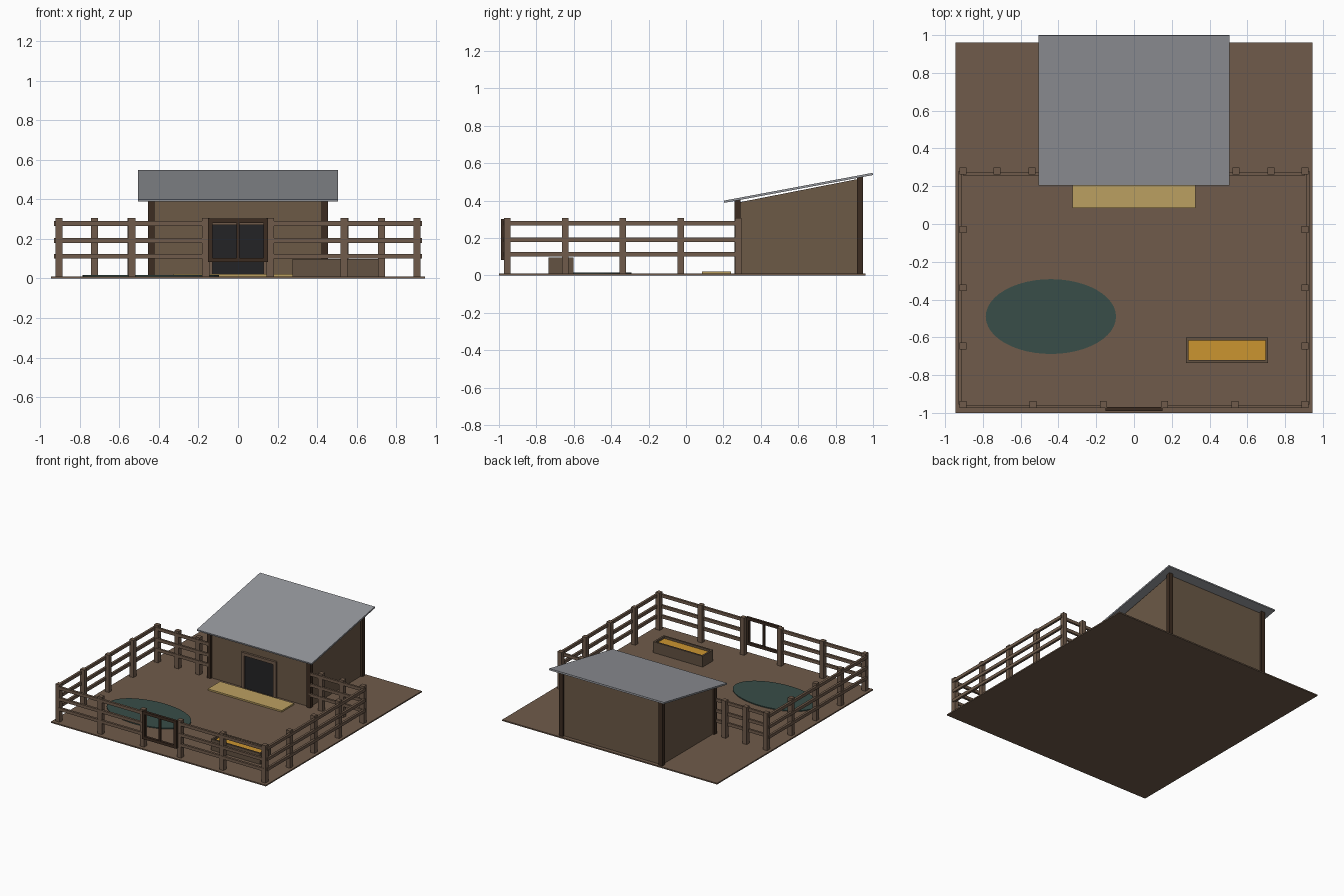
import bpy, bmesh, math

cube = bpy.data.objects.get("Cube")
if cube:
    bpy.data.objects.remove(cube, do_unlink=True)


def material(name, r, g, b):
    m = bpy.data.materials.new(name)
    m.use_nodes = True
    m.diffuse_color = (r, g, b, 1)
    bsdf = next(n for n in m.node_tree.nodes if n.type == 'BSDF_PRINCIPLED')
    bsdf.inputs["Base Color"].default_value = (r, g, b, 1)
    return m


EARTH = material("earth brown", .16, .105, .07)
FENCE = material("fence wood", .16, .105, .07)
WALL = material("wall wood", .15, .10, .062)
TRIM = material("dark timber", .045, .025, .015)
ROOF = material("roof grey", .30, .31, .335)
DARK = material("doorway black", .017, .017, .019)
STRAW = material("straw yellow", .50, .35, .12)
FEED = material("feed orange", .60, .30, .03)
WATER = material("pond green", .04, .075, .065)
TROUGH = material("trough wood", .125, .085, .055)


def finish(name, bm, mat):
    bmesh.ops.recalc_face_normals(bm, faces=bm.faces)
    mesh = bpy.data.meshes.new(name)
    bm.to_mesh(mesh)
    bm.free()
    mesh.materials.append(mat)
    ob = bpy.data.objects.new(name, mesh)
    bpy.context.collection.objects.link(ob)
    return ob


def prism(name, outline, x0, x1, mat):
    """Extrude a (y, z) outline along x."""
    bm = bmesh.new()
    face = bm.faces.new([bm.verts.new((x0, y, z)) for y, z in outline])
    ext = bmesh.ops.extrude_face_region(bm, geom=[face])
    moved = [v for v in ext["geom"] if isinstance(v, bmesh.types.BMVert)]
    bmesh.ops.translate(bm, verts=moved, vec=(x1 - x0, 0, 0))
    return finish(name, bm, mat)


def box(name, x, y, z, mat):
    """Box from (min, max) pairs."""
    return prism(name, [(y[0], z[0]), (y[1], z[0]), (y[1], z[1]), (y[0], z[1])],
                 x[0], x[1], mat)


def around(c, half):
    return (c - half, c + half)


# Ground slab
GROUND = .01
box("ground", (-.945, .945), (-1, .96), (0, GROUND), EARTH)

# Fence posts and rails
SIDE, FRONT, BACK = .905, -.955, .28
RAILS = (.112, .192, .278)


def post(name, x, y):
    box(name, around(x, .018), around(y, .018), (GROUND, .306), FENCE)


def rails(name, x, y):
    for z in RAILS:
        box(name, x, y, around(z, .012), FENCE)


for s, side in ((-1, "right"), (1, "left")):
    for i in range(5):
        post(side + "_fence_post", s * SIDE, FRONT + i * (BACK - FRONT) / 4)
    for x in (.163, .535):
        post(side + "_front_post", s * x, FRONT)
    for x in (.54, .725):
        post(side + "_back_post", s * x, BACK)
    rails(side + "_side_rail", sorted((s * .912, s * .93)), (FRONT, BACK))
    rails(side + "_front_rail", sorted((s * .163, s * SIDE)), (-.975, -.957))
    rails(side + "_back_rail", sorted((s * .44, s * SIDE)), (.258, .274))

# Gate
GATE_Y = (-.99, -.97)
for x in (-.14, 0, .14):
    w = .012 if x else .007
    box("gate_upright", around(x, w), GATE_Y, (.084, .302), TRIM)
for z in (.093, .291):
    box("gate_bar", (-.15, .15), GATE_Y, around(z, .011), TRIM)

# Shed with a single-pitch roof
def pitch(y):
    return .388 + (y - .205) * .187


prism("shed_walls", [(.275, GROUND), (.93, GROUND), (.93, pitch(.93) - .006),
                     (.275, pitch(.275) - .012)], -.44, .44, WALL)
for x in (-.438, .438):
    for y in (.275, .93):
        a, b = around(y, .017)
        prism("shed_corner_post", [(a, GROUND), (b, GROUND), (b, pitch(b)), (a, pitch(a))],
              x - .017, x + .017, TRIM)
prism("shed_roof", [(.205, pitch(.205)), (1, pitch(1)), (.998, pitch(1) + .012),
                    (.203, pitch(.205) + .012)], -.505, .505, ROOF)

# Doorway and its frame
box("doorway", (-.13, .13), (.268, .277), (GROUND, .275), DARK)
for x in (-.14, .14):
    box("door_jamb", around(x, .012), (.258, .277), (GROUND, .295), FENCE)
box("door_lintel", (-.152, .152), (.258, .277), (.27, .295), FENCE)

# Straw bed
box("straw_bed", (-.325, .325), (.085, .24), (GROUND, .022), STRAW)

# Pond
bm = bmesh.new()
bmesh.ops.create_cone(bm, cap_ends=True, segments=48, radius1=1, radius2=1, depth=.008)
bmesh.ops.scale(bm, vec=(.345, .198, 1), verts=bm.verts)
bmesh.ops.translate(bm, vec=(-.44, -.49, GROUND + .003), verts=bm.verts)
finish("pond", bm, WATER)

# Feeding trough
TX, TY, TZ = (.275, .71), (-.735, -.602), (GROUND, .097)
T = .014
for y in (TY[0], TY[1] - T):
    box("trough_long_side", TX, (y, y + T), TZ, TROUGH)
for x in (TX[0], TX[1] - T):
    box("trough_end", (x, x + T), (TY[0] + T, TY[1] - T), TZ, TROUGH)
box("trough_feed", (TX[0] + T, TX[1] - T), (TY[0] + T, TY[1] - T), (GROUND, .08), FEED)
